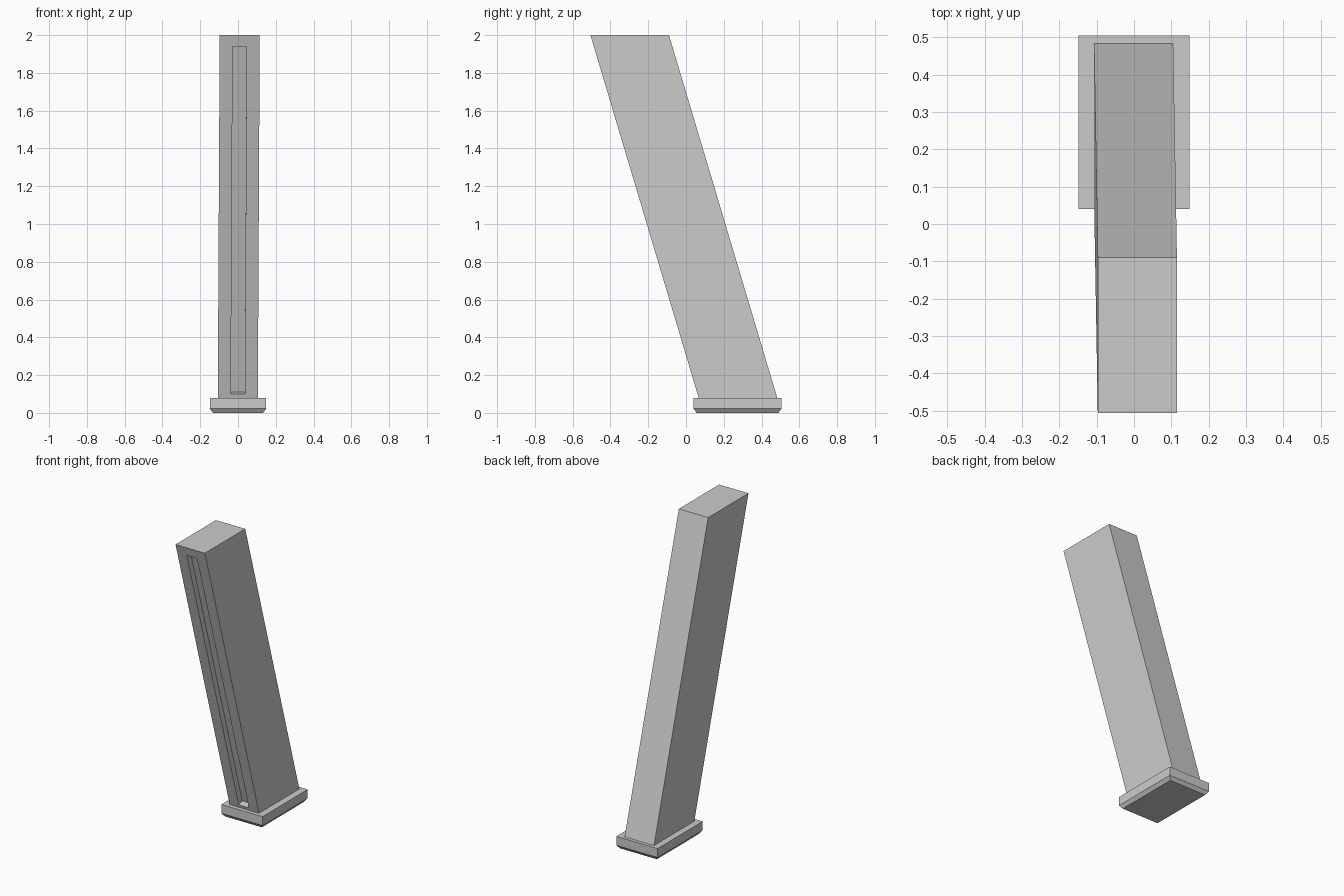
import bpy, bmesh
from mathutils import Vector

if "Cube" in bpy.data.objects:
    bpy.data.objects.remove(bpy.data.objects["Cube"])

Z0, Z1 = 0.08, 2.0


def to_object(bm, name):
    bmesh.ops.recalc_face_normals(bm, faces=bm.faces)
    mesh = bpy.data.meshes.new(name)
    bm.to_mesh(mesh)
    bm.free()
    ob = bpy.data.objects.new(name, mesh)
    bpy.context.collection.objects.link(ob)


def lean(x, y, z):
    """Shear an upright point along the slanted axis of the body."""
    t = (z - Z0) / (Z1 - Z0)
    return Vector((x + 0.01 * t, y - 0.573 * t, z))


# Slanted body with a recessed groove in its front face
bm = bmesh.new()
bmesh.ops.create_cube(bm, size=2)
for v in bm.verts:
    v.co = lean(v.co.x * 0.106 - 0.001, 0.275 + v.co.y * 0.208,
                Z1 if v.co.z > 0 else Z0)
bm.normal_update()
front = min(bm.faces, key=lambda f: f.normal.y)
normal = front.normal.copy()
bmesh.ops.inset_individual(bm, faces=[front], thickness=0.05)
mid = front.calc_center_median()
for v in front.verts:
    z = 1.94 if v.co.z > mid.z else 0.10
    side = 0.037 if v.co.x > mid.x else -0.037
    v.co = lean(side - 0.001, 0.067, z)
floor = bmesh.ops.extrude_discrete_faces(bm, faces=[front])["faces"][0]
bmesh.ops.translate(bm, verts=floor.verts, vec=normal * -0.038)
to_object(bm, "slanted_body")

# Base plate with a chamfered lower edge
bm = bmesh.new()
rings = []
for z, inset in ((0, 0.016), (0.022, 0), (Z0, 0)):
    hx, hy = 0.149 - inset, 0.2325 - inset
    rings.append([bm.verts.new((sx * hx, 0.273 + sy * hy, z))
                  for sx, sy in ((-1, -1), (1, -1), (1, 1), (-1, 1))])
for a, b in zip(rings, rings[1:]):
    for i in range(4):
        j = (i + 1) % 4
        bm.faces.new((a[i], a[j], b[j], b[i]))
bm.faces.new(rings[0][::-1])
bm.faces.new(rings[-1])
to_object(bm, "base_plate")
